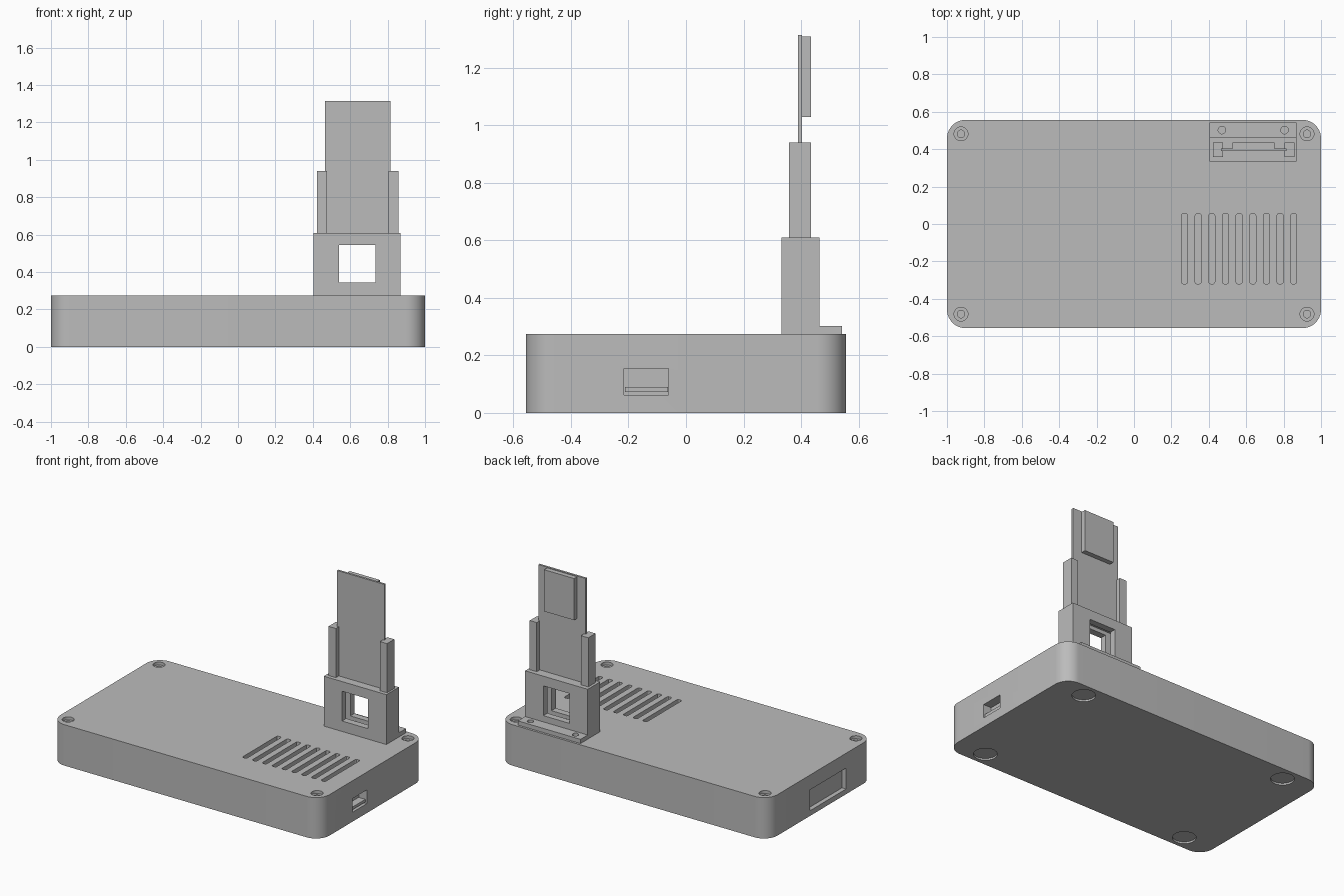
import bpy, bmesh, math
from mathutils import Matrix, Vector

if "Cube" in bpy.data.objects:
    bpy.data.objects.remove(bpy.data.objects["Cube"])

grey = bpy.data.materials.new("plastic_grey")
grey.use_nodes = True
grey.diffuse_color = (0.5, 0.5, 0.5, 1)
grey.node_tree.nodes["Principled BSDF"].inputs["Base Color"].default_value = (0.5, 0.5, 0.5, 1)


def finish(name, bm):
    bmesh.ops.recalc_face_normals(bm, faces=bm.faces)
    mesh = bpy.data.meshes.new(name)
    bm.to_mesh(mesh)
    bm.free()
    obj = bpy.data.objects.new(name, mesh)
    mesh.materials.append(grey)
    bpy.context.collection.objects.link(obj)
    return obj


def box(name, x, y, z, corner=0.0, segments=8):
    """Box from three ranges, with optional rounded vertical edges."""
    lo, hi = Vector((x[0], y[0], z[0])), Vector((x[1], y[1], z[1]))
    bm = bmesh.new()
    bmesh.ops.create_cube(bm, size=1, matrix=Matrix.Translation((lo + hi) / 2)
                          @ Matrix.Diagonal((*(hi - lo), 1)))
    if corner:
        upright = [e for e in bm.edges
                   if abs(e.verts[0].co.z - e.verts[1].co.z) > 1e-5]
        bmesh.ops.bevel(bm, geom=upright, offset=corner, segments=segments,
                        profile=0.5, affect='EDGES')
    return finish(name, bm)


def disc(name, x, y, z, radius):
    """Upright cylinder between two heights."""
    bm = bmesh.new()
    bmesh.ops.create_cone(bm, cap_ends=True, segments=32, radius1=radius,
                          radius2=radius, depth=z[1] - z[0],
                          matrix=Matrix.Translation((x, y, (z[0] + z[1]) / 2)))
    return finish(name, bm)


def cut(target, cutters):
    """Subtract each cutter from the target, then discard it."""
    bpy.context.view_layer.objects.active = target
    for cutter in cutters:
        cutter.hide_render = True
        mod = target.modifiers.new("cut", 'BOOLEAN')
        mod.operation = 'DIFFERENCE'
        mod.solver = 'EXACT'
        mod.object = cutter
        bpy.ops.object.modifier_apply(modifier=mod.name)
        bpy.data.objects.remove(cutter)


def smooth(obj):
    bpy.ops.object.select_all(action='DESELECT')
    obj.select_set(True)
    bpy.context.view_layer.objects.active = obj
    bpy.ops.object.shade_smooth_by_angle(angle=math.radians(30))


# Enclosure with rounded corners
top = 0.275
case = box("enclosure", (-1, 1), (-0.557, 0.557), (0, top), corner=0.1, segments=12)
holes = []

# Vent slots
for i in range(9):
    cx = 0.27 + i * 0.073
    holes.append(box("vent_cutter", (cx - 0.016, cx + 0.016), (-0.32, 0.055),
                     (top - 0.06, top + 0.05), corner=0.01, segments=3))

# Countersunk screw holes on top, shallow foot recesses underneath
for sx in (-1, 1):
    for sy in (-1, 1):
        sxp, syp = sx * 0.925, sy * 0.482
        holes.append(disc("bore_cutter", sxp, syp, (top - 0.02, top + 0.05), 0.037))
        holes.append(disc("screw_cutter", sxp, syp, (top - 0.07, top + 0.04), 0.02))
        holes.append(disc("foot_cutter", sx * 0.78, sy * 0.46, (-0.05, 0.012), 0.072))

# Connector port on one end, wide opening on the other
holes.append(box("port_cutter", (0.94, 1.05), (-0.215, -0.06), (0.063, 0.155)))
holes.append(box("opening_cutter", (-1.05, -0.97), (-0.27, 0.11), (0.035, 0.175)))
cut(case, holes)
smooth(case)
box("port_tongue", (0.93, 0.99), (-0.213, -0.062), (0.072, 0.09))

# Bracket block with a window and an inner card slot
bracket = box("bracket_block", (0.405, 0.87), (0.333, 0.465), (top, 0.61))
cut(bracket, [box("window_cutter", (0.54, 0.735), (0.2, 0.6), (0.345, 0.545)),
              box("slot_cutter", (0.46, 0.82), (0.378, 0.422), (0.32, 0.57))])

# Mounting flange with two screw holes
flange = box("bracket_flange", (0.405, 0.87), (0.465, 0.542), (top, 0.303))
cut(flange, [disc("flange_cutter", x, 0.502, (top - 0.05, 0.35), 0.02)
             for x in (0.47, 0.805)])
smooth(flange)

# Guide rails either side of the card
for side, x in (("right", (0.422, 0.477)), ("left", (0.805, 0.857))):
    box("guide_rail_" + side, x, (0.358, 0.435), (0.605, 0.94))

# Upright circuit card and the module on its back
box("circuit_card", (0.465, 0.815), (0.389, 0.403), (0.57, 1.315))
box("card_module", (0.527, 0.75), (0.402, 0.435), (1.03, 1.31))
